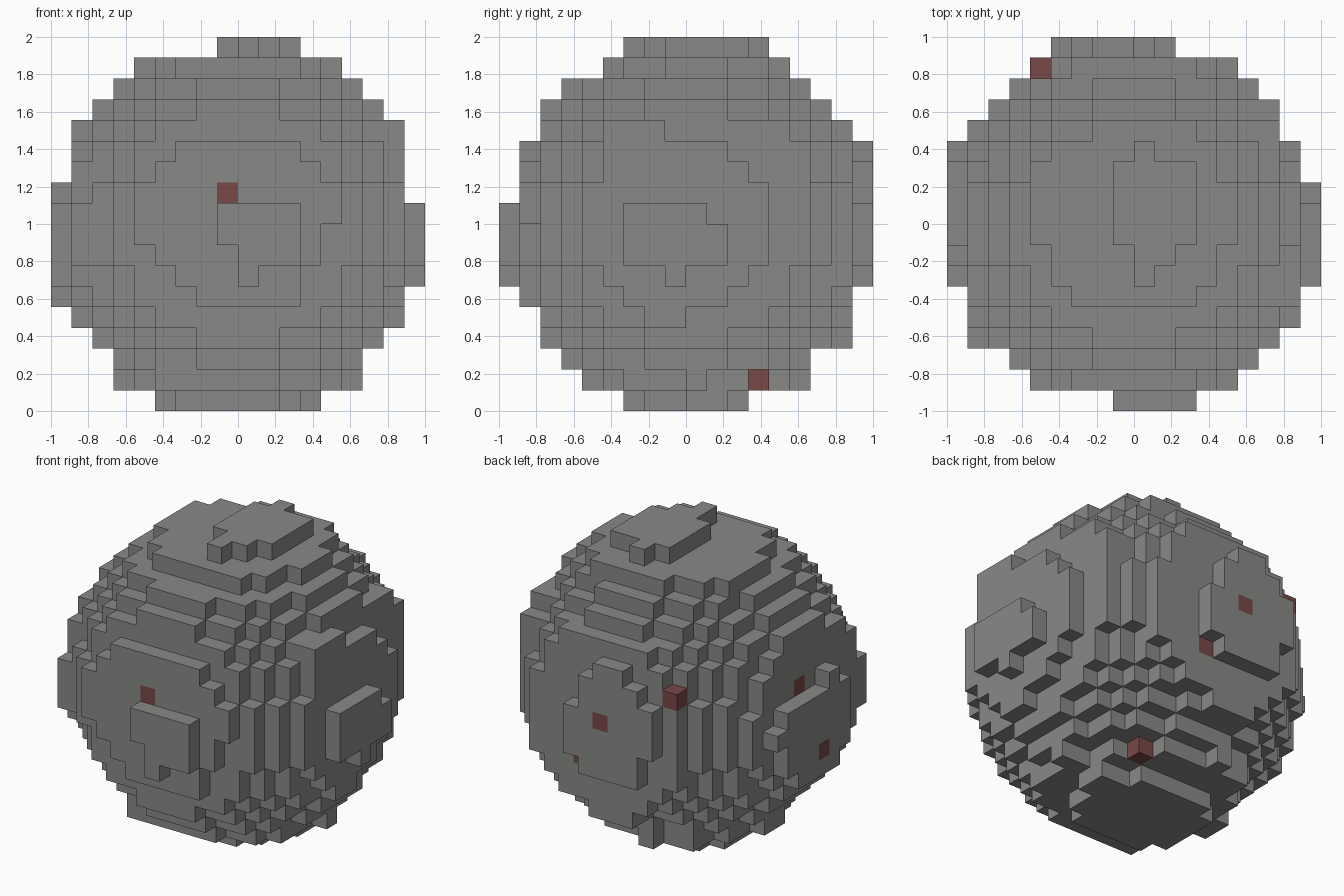
import bpy, bmesh
from mathutils import Vector

cube = bpy.data.objects.get("Cube")
if cube:
    bpy.data.objects.remove(cube, do_unlink=True)

N = 18
CELL = 2 / N
MID = (N - 1) / 2


def material(name, color):
    m = bpy.data.materials.new(name)
    m.use_nodes = True
    m.diffuse_color = (*color, 1)
    m.node_tree.nodes["Principled BSDF"].inputs["Base Color"].default_value = (*color, 1)
    return m


# Rounded core
span = range(2, N - 2)
cells = {(i, j, k) for i in span for j in span for k in span
         if sum((c - MID) ** 2 for c in (i, j, k)) < 77}


def add_plate(axis, layer, *rects):
    """Fill one layer with rectangles given as low and high cell corners."""
    for a0, b0, a1, b1 in rects:
        for a in range(a0, a1):
            for b in range(b0, b1):
                c = [a, b]
                c.insert(axis, layer)
                cells.add(tuple(c))


# Front bulge
add_plate(1, 0, (8, 8, 12, 10), (9, 7, 12, 8), (9, 6, 10, 7))
add_plate(1, 1, (4, 8, 13, 11), (13, 9, 14, 11), (5, 7, 13, 12),
          (6, 6, 12, 13), (7, 5, 12, 6))
# Back bulge
add_plate(1, 17, (6, 6, 10, 12), (5, 8, 6, 11), (7, 12, 9, 13), (10, 7, 11, 10))
add_plate(1, 16, (4, 6, 14, 11), (5, 5, 13, 13), (6, 4, 12, 14), (7, 3, 10, 4))
# Bulge on +x
add_plate(0, 17, (6, 7, 11, 9), (6, 9, 10, 10), (8, 6, 9, 7))
add_plate(0, 16, (4, 7, 13, 11), (5, 6, 12, 12), (6, 5, 11, 13),
          (7, 4, 9, 5), (5, 13, 8, 14), (5, 12, 6, 13))
add_plate(0, 15, (9, 8, 15, 13), (9, 13, 14, 14))
# Bulge on -x
add_plate(0, 0, (6, 6, 12, 10), (7, 5, 11, 6), (7, 10, 8, 11), (12, 8, 13, 9))
add_plate(0, 1, (3, 7, 14, 10), (4, 6, 13, 12), (5, 5, 12, 13), (7, 4, 11, 14))
# Top bulge
add_plate(2, 17, (8, 8, 12, 12), (9, 6, 10, 13), (10, 7, 11, 8))
add_plate(2, 16, (4, 8, 14, 11), (4, 11, 13, 12), (5, 6, 13, 13),
          (6, 5, 12, 6), (7, 13, 12, 14))
# Flattened underside
add_plate(2, 0, (5, 7, 12, 11), (6, 6, 11, 12), (12, 9, 13, 11))
add_plate(2, 1, (3, 8, 4, 10), (4, 6, 14, 10), (4, 10, 13, 12), (14, 9, 15, 10),
          (5, 5, 13, 6), (5, 4, 11, 5), (5, 12, 11, 14), (7, 14, 8, 15))

# Red ore blocks
ore = {(8, 1, 10), (4, 16, 11), (8, 17, 9), (10, 16, 6),
       (0, 8, 6), (1, 9, 10), (11, 12, 1)}
cells |= ore

# Skin of exposed block faces
bm = bmesh.new()
corners = {}


def corner(p):
    key = tuple(p)
    if key not in corners:
        corners[key] = bm.verts.new((p[0] * CELL - 1, p[1] * CELL - 1, p[2] * CELL))
    return corners[key]


for cell in sorted(cells):
    for axis in range(3):
        for side in (0, 1):
            beside = list(cell)
            beside[axis] += 2 * side - 1
            if tuple(beside) in cells:
                continue
            start = Vector(cell)
            start[axis] += side
            u, v = Vector((0, 0, 0)), Vector((0, 0, 0))
            u[(axis + 1) % 3] = v[(axis + 2) % 3] = 1
            ring = [start, start + u, start + u + v, start + v]
            if not side:
                ring.reverse()
            face = bm.faces.new([corner(p) for p in ring])
            face.material_index = int(cell in ore)

mesh = bpy.data.meshes.new("block_boulder")
bm.to_mesh(mesh)
bm.free()
mesh.materials.append(material("grey_stone", (0.25, 0.248, 0.243)))
mesh.materials.append(material("dull_red_ore", (0.19, 0.065, 0.065)))
boulder = bpy.data.objects.new("block_boulder", mesh)
bpy.context.collection.objects.link(boulder)
